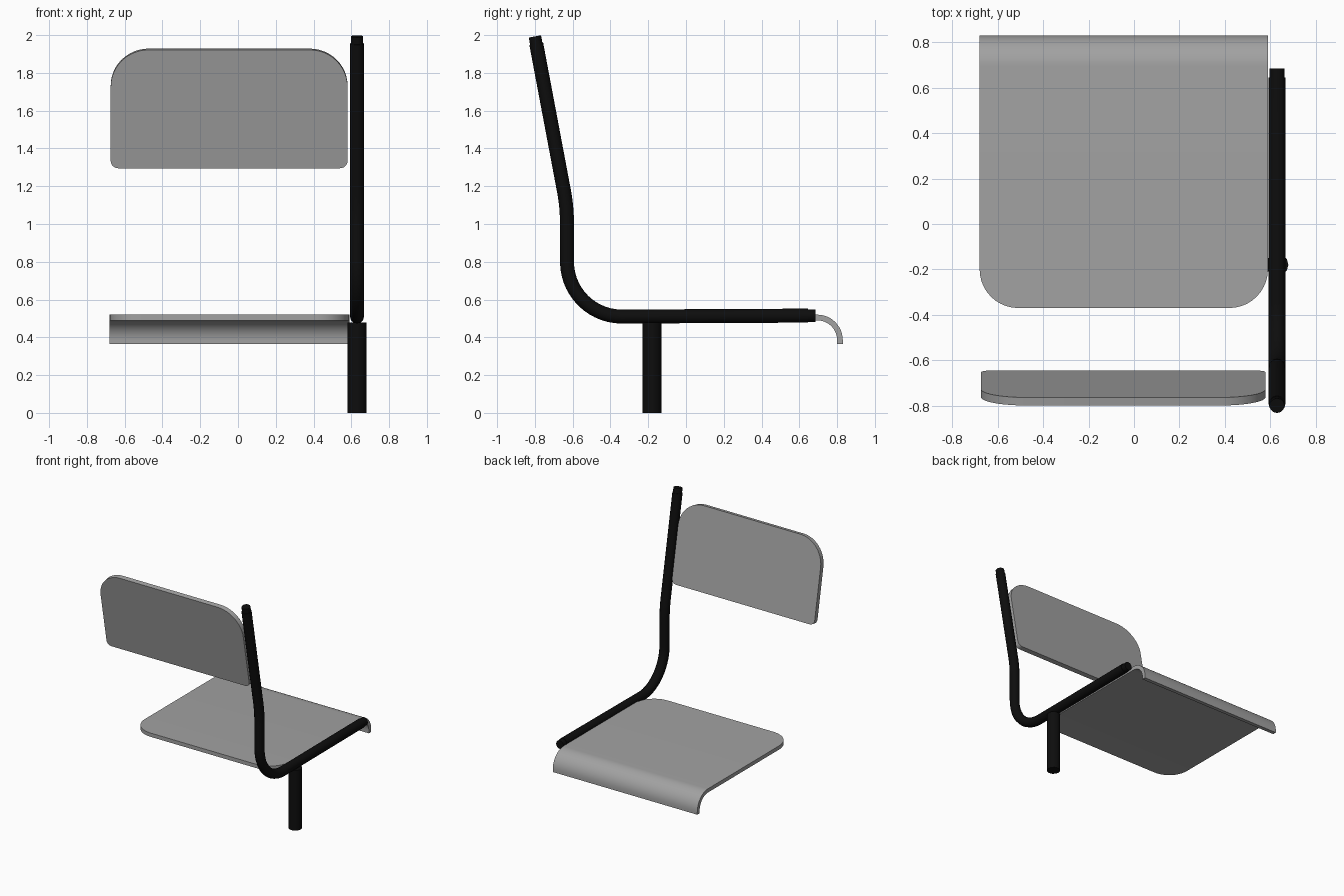
import bpy
import bmesh
from math import sin, cos, pi, radians

if "Cube" in bpy.data.objects:
    bpy.data.objects.remove(bpy.data.objects["Cube"])


def material(name, value):
    mat = bpy.data.materials.new(name)
    mat.use_nodes = True
    colour = (value, value, value, 1)
    mat.diffuse_color = colour
    mat.node_tree.nodes["Principled BSDF"].inputs["Base Color"].default_value = colour
    return mat


grey = material("grey_plate", 0.36)
black = material("black_tube", 0.004)


def activate(obj):
    bpy.ops.object.select_all(action="DESELECT")
    obj.select_set(True)
    bpy.context.view_layer.objects.active = obj


def plate(name, rows, centre_x, thickness):
    """Sheet made of symmetric rows (half width, y, z), then thickened."""
    bm = bmesh.new()
    pairs = [[bm.verts.new((centre_x + s * w, y, z)) for s in (-1, 1)] for w, y, z in rows]
    for (a, b), (c, d) in zip(pairs, pairs[1:]):
        bm.faces.new((a, b, d, c))
    mesh = bpy.data.meshes.new(name)
    bm.to_mesh(mesh)
    bm.free()
    obj = bpy.data.objects.new(name, mesh)
    bpy.context.collection.objects.link(obj)
    mesh.materials.append(grey)
    activate(obj)
    solid = obj.modifiers.new("thickness", "SOLIDIFY")
    solid.thickness = thickness
    solid.offset = -1
    solid.use_even_offset = True
    bpy.ops.object.modifier_apply(modifier=solid.name)
    bpy.ops.object.shade_smooth_by_angle(angle=radians(30))


def tube(name, points, radius):
    """Round bar swept along (y, z) points beside the seat."""
    curve = bpy.data.curves.new(name, "CURVE")
    curve.dimensions = "3D"
    curve.bevel_depth = radius
    curve.bevel_resolution = 4
    curve.use_fill_caps = True
    spline = curve.splines.new("POLY")
    spline.points.add(len(points) - 1)
    for p, (y, z) in zip(spline.points, points):
        p.co = (0.63, y, z, 1)
    obj = bpy.data.objects.new(name, curve)
    bpy.context.collection.objects.link(obj)
    curve.materials.append(black)
    activate(obj)
    bpy.ops.object.convert(target="MESH")
    bpy.ops.object.shade_smooth_by_angle(angle=radians(40))


def quarter(steps):
    return [i * pi / 2 / steps for i in range(steps + 1)]


# Seat: rounded corners at one end, rolled lip at the other
half, r = 0.635, 0.17
rows = [(half - r + r * sin(a), -0.37 + r * (1 - cos(a)), 0.52) for a in quarter(10)]
rows += [(half, 0.695 + 0.135 * sin(a), 0.385 + 0.135 * cos(a)) for a in quarter(12)]
rows.append((half, 0.83, 0.365))
plate("seat", rows, -0.045, 0.03)

# Backrest: small lower corners, large upper corners, leaning outwards
half, small, big, height = 0.627, 0.04, 0.2, 0.638
outline = [(half - small + small * sin(a), small * (1 - cos(a))) for a in quarter(6)]
outline += [(half - big + big * cos(a), height - big + big * sin(a)) for a in quarter(12)]
lean = radians(10.7)
rows = [(w, -0.681 - h * sin(lean), 1.295 + h * cos(lean)) for w, h in outline]
plate("backrest", rows, -0.047, 0.036)

# Side frame: bent tube with slightly narrower end plugs
top, top_in = (-0.80, 1.993), (-0.793, 1.955)
end, end_in = (0.685, 0.515), (0.645, 0.515)
upper_bend = [(-0.63 - 0.96 * (1 - cos(a)), 1.0 + 0.96 * sin(a))
              for a in (lean * i / 6 for i in range(6, -1, -1))]
lower_bend = [(-0.34 - 0.29 * cos(a), 0.80 - 0.29 * sin(a)) for a in quarter(14)]
tube("frame_tube", [top_in] + upper_bend + lower_bend + [end_in], 0.037)
tube("upper_tube_plug", [top, (-0.785, 1.913)], 0.033)
tube("seat_tube_plug", [end, (0.60, 0.515)], 0.033)

# Leg
tube("leg", [(-0.18, 0), (-0.18, 0.478)], 0.05)
